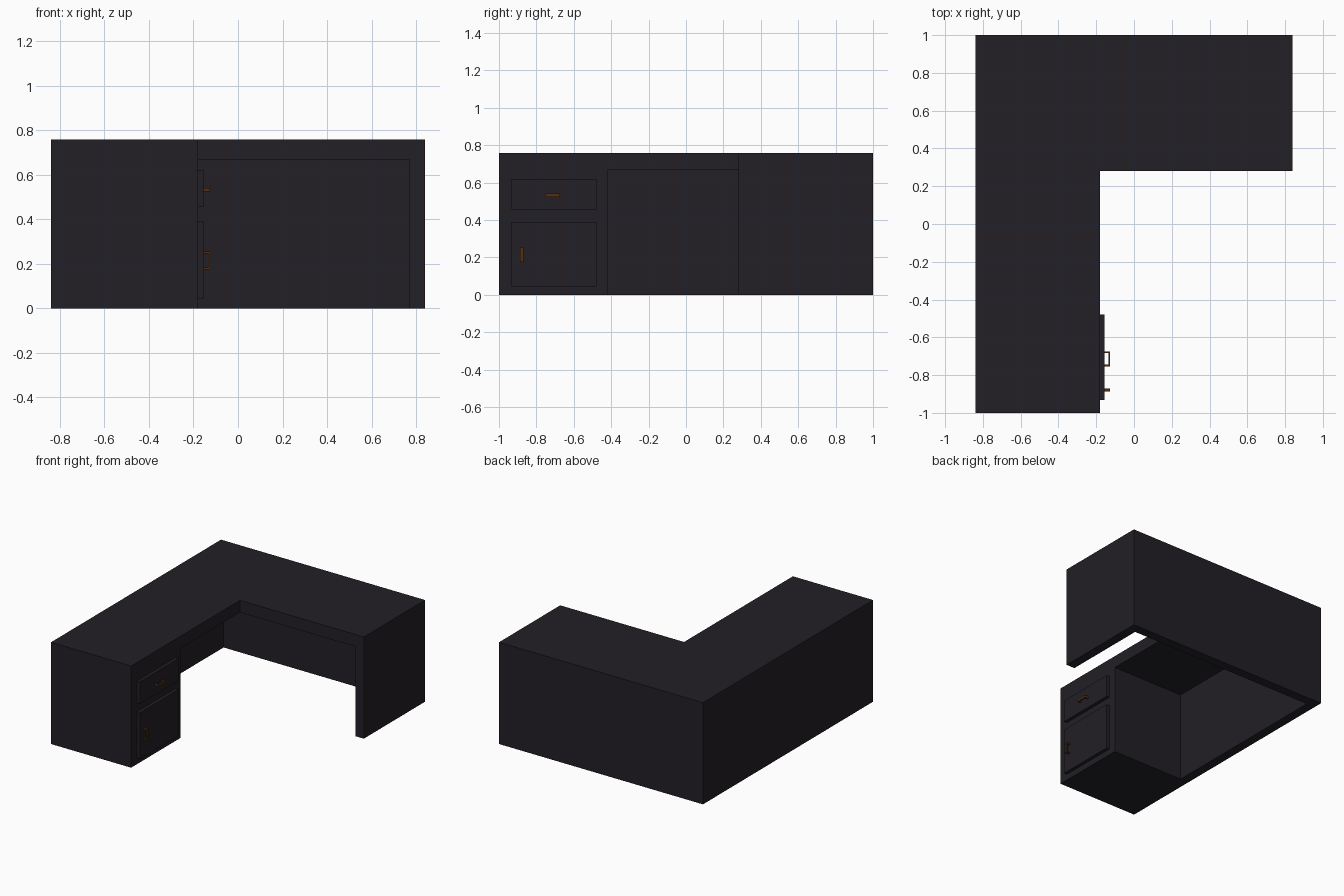
import bpy, bmesh
from mathutils import Vector

if "Cube" in bpy.data.objects:
    bpy.data.objects.remove(bpy.data.objects["Cube"])


def material(name, color):
    mat = bpy.data.materials.new(name)
    mat.diffuse_color = (*color, 1)
    mat.use_nodes = True
    mat.node_tree.nodes["Principled BSDF"].inputs["Base Color"].default_value = mat.diffuse_color
    return mat


DARK = material("dark_wood", (0.016, 0.014, 0.019))
BRONZE = material("bronze", (0.08, 0.03, 0.008))


def finish(bm, name, mat):
    bmesh.ops.recalc_face_normals(bm, faces=bm.faces)
    mesh = bpy.data.meshes.new(name)
    bm.to_mesh(mesh)
    bm.free()
    mesh.materials.append(mat)
    obj = bpy.data.objects.new(name, mesh)
    bpy.context.collection.objects.link(obj)
    return obj


def prism(name, outline, z0, z1, mat):
    """Extrude a plan outline from z0 to z1."""
    bm = bmesh.new()
    face = bm.faces.new([bm.verts.new((x, y, z0)) for x, y in outline])
    geom = bmesh.ops.extrude_face_region(bm, geom=[face])["geom"]
    top = [v for v in geom if isinstance(v, bmesh.types.BMVert)]
    bmesh.ops.translate(bm, verts=top, vec=(0, 0, z1 - z0))
    return finish(bm, name, mat)


def boxes(name, spans, mat):
    """One object out of (x0, x1, y0, y1, z0, z1) boxes."""
    bm = bmesh.new()
    for x0, x1, y0, y1, z0, z1 in spans:
        verts = bmesh.ops.create_cube(bm, size=1)["verts"]
        bmesh.ops.scale(bm, verts=verts, vec=(x1 - x0, y1 - y0, z1 - z0))
        bmesh.ops.translate(bm, verts=verts, vec=Vector((x0 + x1, y0 + y1, z0 + z1)) / 2)
    return finish(bm, name, mat)


# L-shaped desk body with the knee space cut out from below
body = prism("desk_body", [(-.84, -1), (-.18, -1), (-.18, .28), (.84, .28), (.84, 1), (-.84, 1)],
             0, .757, DARK)
cutter = prism("knee_space_cutter", [(-.77, -.42), (0, -.42), (0, .1), (.77, .1), (.77, .93), (-.77, .93)],
               -.1, .667, DARK)
cutter.hide_render = True
mod = body.modifiers.new("knee_space", "BOOLEAN")
mod.operation = "DIFFERENCE"
mod.solver = "EXACT"
mod.object = cutter
bpy.context.view_layer.objects.active = body
bpy.ops.object.modifier_apply(modifier=mod.name)
bpy.data.objects.remove(cutter)

# Raised drawer and door fronts
FRONT = -.155
boxes("drawer_front", [(-.182, FRONT, -.932, -.478, .455, .62)], DARK)
boxes("door_front", [(-.182, FRONT, -.932, -.478, .045, .39)], DARK)

# Handles: two posts and a grip bar each
T, OUT = .009, -.126
y0, y1, z0, z1 = -.754, -.674, .524, .541
boxes("drawer_handle", [(FRONT - .002, OUT - T, y0, y0 + T, z0, z1),
                        (FRONT - .002, OUT - T, y1 - T, y1, z0, z1),
                        (OUT - T, OUT, y0, y1, z0, z1)], BRONZE)
y0, y1, z0, z1 = -.888, -.87, .174, .254
boxes("door_handle", [(FRONT - .002, OUT - T, y0, y1, z0, z0 + T),
                      (FRONT - .002, OUT - T, y0, y1, z1 - T, z1),
                      (OUT - T, OUT, y0, y1, z0, z1)], BRONZE)
